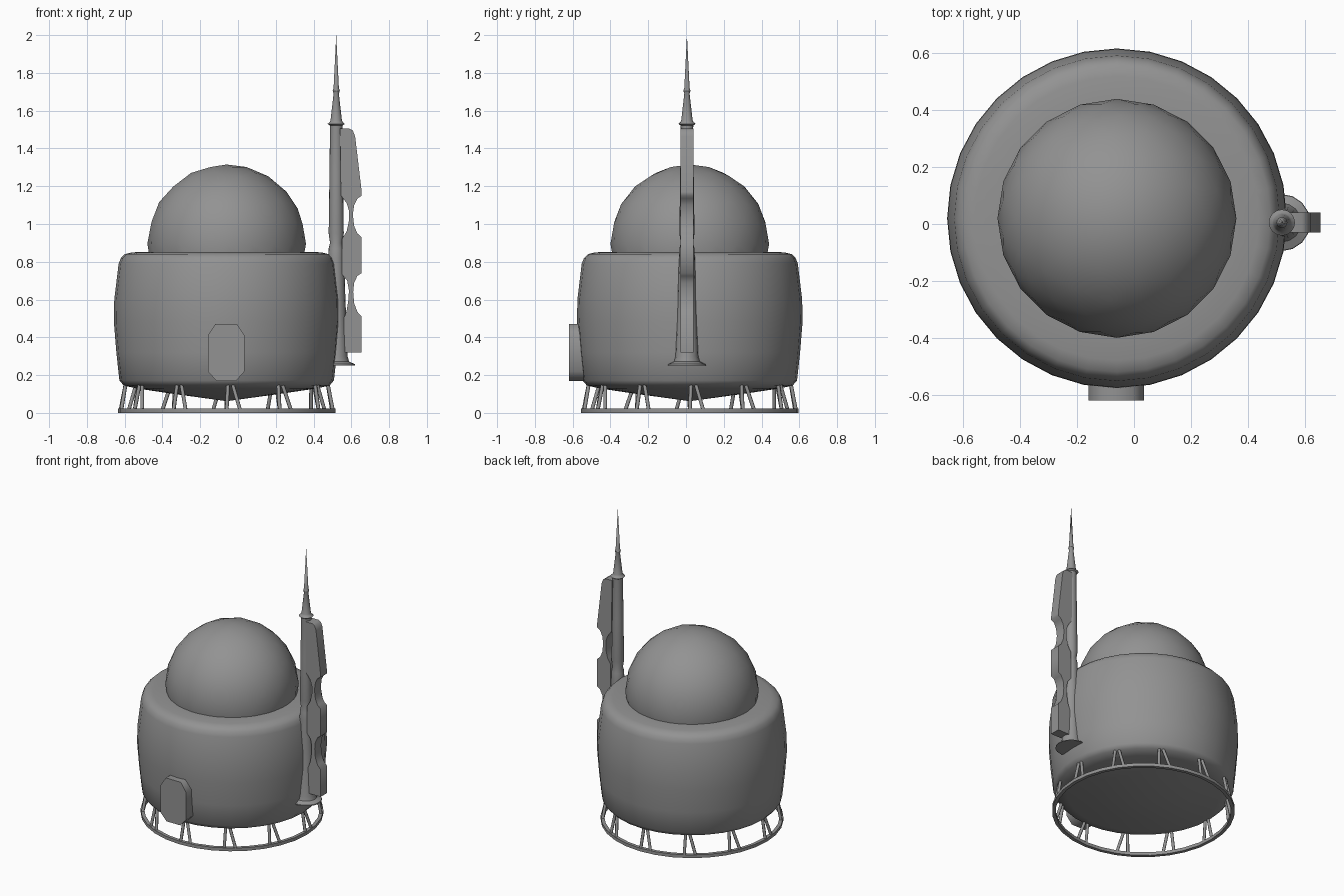
import bpy, bmesh, math
from mathutils import Vector

if "Cube" in bpy.data.objects:
    bpy.data.objects.remove(bpy.data.objects["Cube"])

CX, CY = -0.06, 0.02      # hut axis
TX, TY = 0.52, 0.005      # spire axis

dark = bpy.data.materials.new("dark_grey")
dark.diffuse_color = (0.29, 0.29, 0.29, 1)
dark.use_nodes = True
dark.node_tree.nodes["Principled BSDF"].inputs["Base Color"].default_value = dark.diffuse_color


def finish(name, bm, angle=35):
    bmesh.ops.remove_doubles(bm, verts=bm.verts, dist=1e-5)
    bmesh.ops.recalc_face_normals(bm, faces=bm.faces)
    me = bpy.data.meshes.new(name)
    bm.to_mesh(me)
    bm.free()
    me.materials.append(dark)
    ob = bpy.data.objects.new(name, me)
    bpy.context.collection.objects.link(ob)
    bpy.ops.object.select_all(action='DESELECT')
    ob.select_set(True)
    bpy.context.view_layer.objects.active = ob
    bpy.ops.object.shade_smooth_by_angle(angle=math.radians(angle))
    return ob


def lathe(name, profile, x, y, n, angle=35):
    bm = bmesh.new()
    vs = [bm.verts.new((x + r, y, z)) for r, z in profile]
    es = [bm.edges.new(p) for p in zip(vs, vs[1:])]
    bmesh.ops.spin(bm, geom=vs + es, cent=(x, y, 0), axis=(0, 0, 1),
                   angle=math.tau, steps=n, use_duplicate=False)
    return finish(name, bm, angle)


def prism(name, outline, y0, y1, angle=35):
    bm = bmesh.new()
    f = bm.faces.new([bm.verts.new((x, y0, z)) for x, z in outline])
    ext = bmesh.ops.extrude_face_region(bm, geom=[f], use_keep_orig=True)
    vs = [g for g in ext['geom'] if isinstance(g, bmesh.types.BMVert)]
    bmesh.ops.translate(bm, verts=vs, vec=(0, y1 - y0, 0))
    return finish(name, bm, angle)


# round hut wall with shallow conical underside
lathe("hut_body", [(0, 0.062), (0.3, 0.103), (0.48, 0.13), (0.545, 0.145), (0.568, 0.172),
                   (0.584, 0.32), (0.597, 0.48), (0.595, 0.6), (0.572, 0.79),
                   (0.56, 0.82), (0.54, 0.84), (0.5, 0.85), (0.4, 0.853)], CX, CY, 32, 60)

# dome roof, cut off at the wall top
bm = bmesh.new()
bmesh.ops.create_icosphere(bm, subdivisions=3, radius=0.42)
bmesh.ops.translate(bm, verts=bm.verts, vec=(CX, CY, 0.895))
bmesh.ops.bisect_plane(bm, geom=bm.verts[:] + bm.edges[:] + bm.faces[:],
                       plane_co=(0, 0, 0.845), plane_no=(0, 0, -1), clear_outer=True)
finish("dome_roof", bm, 40)

# ground ring
lathe("base_ring", [(0.575, 0.0), (0.575, 0.022), (0.552, 0.022), (0.552, 0.0), (0.575, 0.0)],
      CX, CY, 32)

# splayed strut pairs between ring and hut, each pair leaning slightly round the ring
bm = bmesh.new()
for i in range(12):
    a = math.tau * i / 12
    for s in (-1, 1):
        t, b = a + 0.035 + s * 0.022, a + 0.065 + s * 0.065
        top = Vector((CX + 0.535 * math.sin(t), CY - 0.535 * math.cos(t), 0.155))
        bot = Vector((CX + 0.563 * math.sin(b), CY - 0.563 * math.cos(b), 0.01))
        d = top - bot
        m = d.to_track_quat('Z', 'Y').to_matrix().to_4x4()
        m.translation = (top + bot) / 2
        bmesh.ops.create_cone(bm, cap_ends=True, segments=8, radius1=0.01, radius2=0.01,
                              depth=d.length, matrix=m)
finish("base_struts", bm, 50)

# door block with clipped corners
prism("door_block", [(-0.115, 0.17), (-0.01, 0.17), (0.035, 0.22), (0.035, 0.41),
                     (-0.005, 0.47), (-0.12, 0.47), (-0.16, 0.41), (-0.16, 0.22)],
      -0.62, -0.5, 60)

# tall spire with flared foot
lathe("spire", [(0, 0.25), (0.1, 0.252), (0.098, 0.258), (0.068, 0.272), (0.06, 0.3),
                (0.047, 0.65), (0.042, 0.82), (0.04, 0.87), (0.033, 0.9), (0.04, 0.95),
                (0.036, 1.25), (0.033, 1.51), (0.034, 1.522), (0.046, 1.53), (0.034, 1.54),
                (0.03, 1.55), (0.014, 1.69), (0.019, 1.705), (0.014, 1.72), (0, 2.0)],
      TX, TY, 16)

# finned equipment stack beside the spire
prism("spire_fins", [(0.54, 1.505), (0.59, 1.505), (0.608, 1.495), (0.62, 1.465),
                     (0.655, 1.17), (0.655, 1.15), (0.632, 1.135), (0.615, 1.1), (0.608, 1.05),
                     (0.615, 0.99), (0.632, 0.95), (0.655, 0.93),
                     (0.655, 0.74), (0.632, 0.725), (0.615, 0.69), (0.61, 0.64),
                     (0.615, 0.58), (0.632, 0.535), (0.655, 0.51),
                     (0.655, 0.32), (0.56, 0.32), (0.56, 0.5), (0.575, 0.54),
                     (0.585, 0.6), (0.587, 0.65), (0.578, 0.7), (0.55, 0.735),
                     (0.55, 0.92), (0.575, 0.96), (0.588, 1.02), (0.588, 1.07),
                     (0.575, 1.11), (0.545, 1.15)], TY - 0.035, TY + 0.035, 80)
